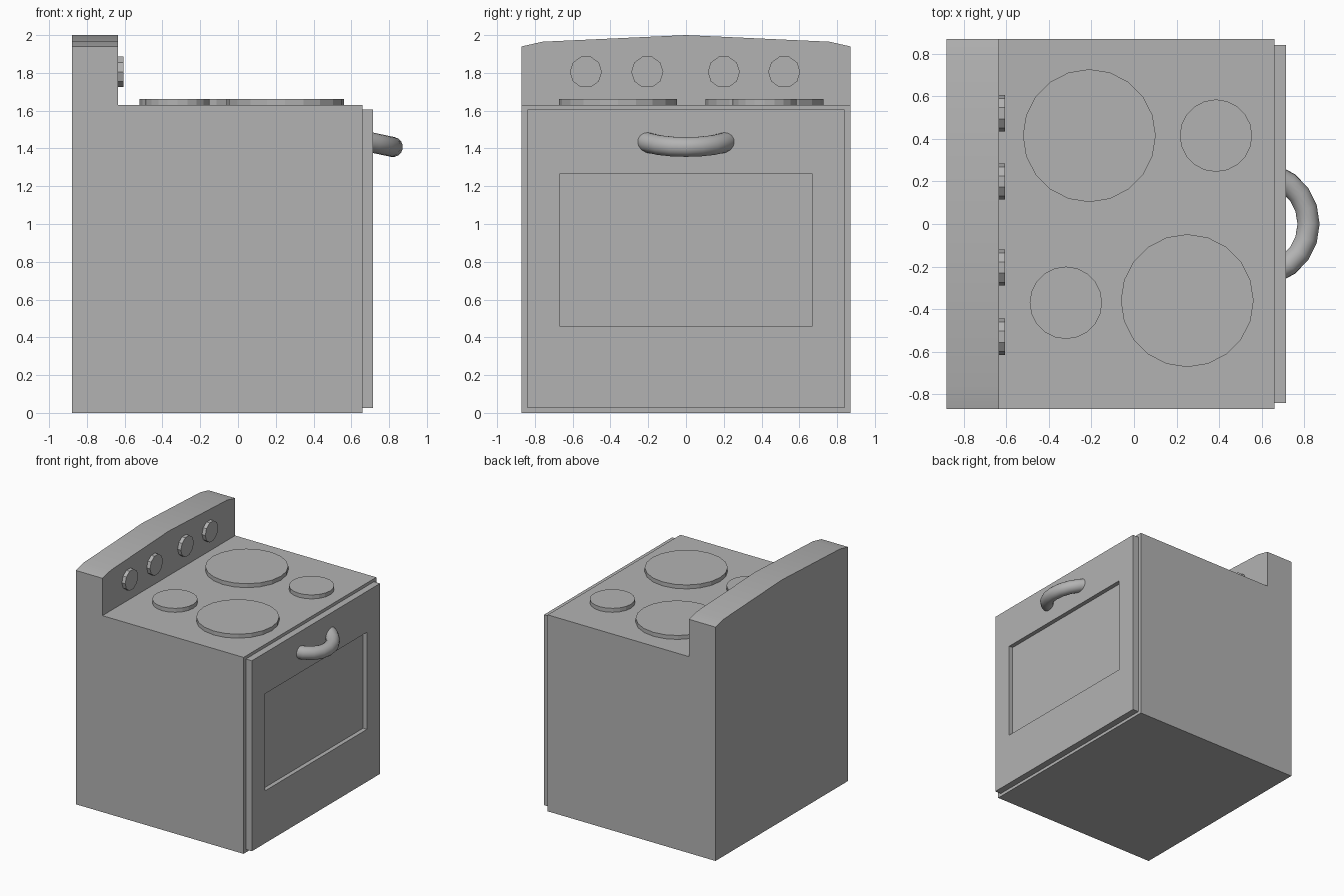
import bpy, bmesh
from math import radians, sin, cos
from mathutils import Matrix

if "Cube" in bpy.data.objects:
    bpy.data.objects.remove(bpy.data.objects["Cube"], do_unlink=True)

grey = bpy.data.materials.new("plain grey")
grey.use_nodes = True
colour = (0.45, 0.45, 0.45, 1)
grey.diffuse_color = colour
grey.node_tree.nodes["Principled BSDF"].inputs["Base Color"].default_value = colour


def finish(name, bm, angle=30):
    """Turn a bmesh into a named, shaded object."""
    bmesh.ops.recalc_face_normals(bm, faces=bm.faces)
    mesh = bpy.data.meshes.new(name)
    bm.to_mesh(mesh)
    bm.free()
    mesh.materials.append(grey)
    obj = bpy.data.objects.new(name, mesh)
    bpy.context.collection.objects.link(obj)
    bpy.ops.object.select_all(action='DESELECT')
    obj.select_set(True)
    bpy.context.view_layer.objects.active = obj
    bpy.ops.object.shade_smooth_by_angle(angle=radians(angle))
    return obj


def disc(name, centre, radius, depth, sides, rotation=Matrix()):
    bm = bmesh.new()
    bmesh.ops.create_cone(bm, cap_ends=True, segments=sides, radius1=radius,
                          radius2=radius, depth=depth,
                          matrix=Matrix.Translation(centre) @ rotation)
    return finish(name, bm, 10)


# Body with raised back panel: an L section swept across the width
back, step, front, hob = -0.88, -0.635, 0.66, 1.63
bm = bmesh.new()
rings = []
for y, top in ((-0.87, 1.94), (-0.76, 1.965), (0, 2.0), (0.76, 1.965), (0.87, 1.94)):
    section = ((back, 0), (front, 0), (front, hob), (step, hob), (step, top), (back, top))
    rings.append([bm.verts.new((x, y, z)) for x, z in section])
for a, b in zip(rings, rings[1:]):
    for i in range(len(a)):
        j = (i + 1) % len(a)
        bm.faces.new((a[i], a[j], b[j], b[i]))
bm.faces.new(rings[0])
bm.faces.new(rings[-1])
finish("oven_body", bm)

# Oven door with recessed window
bm = bmesh.new()
outer = [(-0.84, 0.025), (0.84, 0.025), (0.84, 1.605), (-0.84, 1.605)]
inner = [(-0.67, 0.46), (0.67, 0.46), (0.67, 1.265), (-0.67, 1.265)]
loops = [[bm.verts.new((x, y, z)) for y, z in shape]
         for x, shape in ((front, outer), (0.715, outer), (0.715, inner), (0.68, inner))]
for a, b in zip(loops, loops[1:]):
    for i in range(4):
        j = (i + 1) % 4
        bm.faces.new((a[i], a[j], b[j], b[i]))
bm.faces.new(loops[0])
bm.faces.new(loops[-1])
finish("oven_door", bm)

# Burners on the hob
for name, x, y, radius in (("rear_large", -0.21, 0.415, 0.312),
                           ("front_small", 0.385, 0.415, 0.17),
                           ("rear_small", -0.32, -0.37, 0.17),
                           ("front_large", 0.25, -0.36, 0.312)):
    disc(name + "_burner", (x, y, hob + 0.0165), radius, 0.033, 20)

# Control knobs on the back panel
for n, y in enumerate((-0.53, -0.205, 0.2, 0.52), 1):
    disc(f"control_knob_{n}", (step + 0.015, y, 1.805), 0.085, 0.03, 10,
         Matrix.Rotation(radians(90), 4, 'Y'))

# Curved door handle, a round tube bent in a drooping arc
bm = bmesh.new()
sides, tubes = 16, []
tilt = Matrix.Translation((0.588, 0, 1.457)) @ Matrix.Rotation(radians(12), 4, 'Y')
for k in range(-4, 5):
    turn = radians(18 * k)
    ring = []
    for s in range(sides):
        t = radians(360 * s / sides)
        r = 0.237 + 0.053 * cos(t)
        ring.append(bm.verts.new((r * cos(turn), r * sin(turn), 0.053 * sin(t))))
    tubes.append(ring)
for a, b in zip(tubes, tubes[1:]):
    for i in range(sides):
        j = (i + 1) % sides
        bm.faces.new((a[i], a[j], b[j], b[i]))
bm.faces.new(tubes[0])
bm.faces.new(tubes[-1])
bm.transform(tilt)
finish("door_handle", bm, 40)
